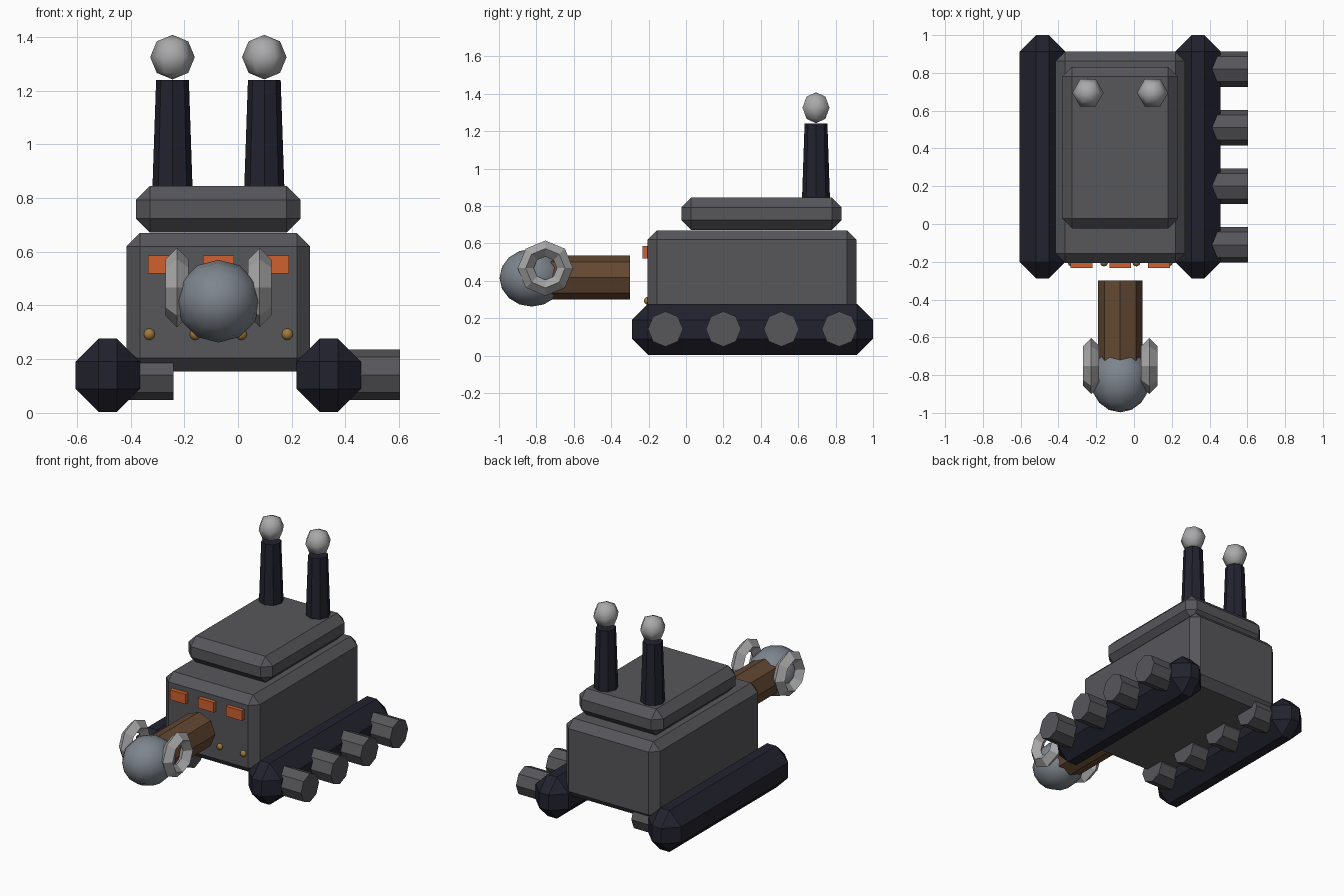
import bpy, bmesh, math
from mathutils import Matrix, Vector

cube = bpy.data.objects.get("Cube")
if cube:
    bpy.data.objects.remove(cube, do_unlink=True)


def material(name, r, g, b):
    m = bpy.data.materials.new(name)
    m.use_nodes = True
    m.diffuse_color = (r, g, b, 1)
    m.node_tree.nodes["Principled BSDF"].inputs["Base Color"].default_value = (r, g, b, 1)
    return m


GREY = material("hull grey", 0.095, 0.095, 0.105)
BLACK = material("blue black", 0.016, 0.016, 0.028)
BROWN = material("brown", 0.125, 0.065, 0.032)
ORANGE = material("orange", 0.62, 0.12, 0.03)
BRASS = material("brass", 0.36, 0.2, 0.045)
STEEL = material("blue steel", 0.21, 0.235, 0.27)
SILVER = material("silver", 0.4, 0.4, 0.41)

MID = -0.073            # centre line of the hull
TURN = {"x": Matrix.Rotation(math.pi / 2, 4, "Y"),
        "y": Matrix.Rotation(math.pi / 2, 4, "X"),
        "z": Matrix.Identity(4)}


def finish(bm, name, mat, smooth=False):
    mesh = bpy.data.meshes.new(name)
    bmesh.ops.recalc_face_normals(bm, faces=bm.faces)
    for f in bm.faces:
        f.smooth = smooth
    bm.to_mesh(mesh)
    bm.free()
    mesh.materials.append(mat)
    obj = bpy.data.objects.new(name, mesh)
    bpy.context.collection.objects.link(obj)
    return obj


def box(name, mat, lo, hi, chamfer=0):
    lo, hi = Vector(lo), Vector(hi)
    bm = bmesh.new()
    bmesh.ops.create_cube(bm, size=1)
    bmesh.ops.scale(bm, vec=hi - lo, verts=bm.verts)
    bmesh.ops.translate(bm, vec=(lo + hi) / 2, verts=bm.verts)
    if chamfer:
        bmesh.ops.bevel(bm, geom=bm.edges[:], offset=chamfer, segments=1,
                        profile=0.5, affect="EDGES")
    return finish(bm, name, mat)


def rod(name, mat, centre, r1, r2, length, axis):
    bm = bmesh.new()
    bmesh.ops.create_cone(bm, cap_ends=True, segments=8, radius1=r1, radius2=r2,
                          depth=length, matrix=Matrix.Translation(centre) @ TURN[axis])
    return finish(bm, name, mat)


def ball(name, mat, centre, radii, segments, rings, axis="z", spin=0):
    bm = bmesh.new()
    bmesh.ops.create_uvsphere(bm, u_segments=segments, v_segments=rings, radius=1)
    shape = Matrix.Diagonal((*radii, 1)) @ TURN[axis] @ Matrix.Rotation(spin, 4, "Z")
    bmesh.ops.transform(bm, matrix=Matrix.Translation(centre) @ shape, verts=bm.verts)
    return finish(bm, name, mat, smooth=True)


def ring(name, mat, centre, major, minor, sides):
    # Diamond section swept around the x axis
    bm = bmesh.new()
    loops = []
    for i in range(sides):
        a = math.tau * i / sides
        loop = []
        for k in range(4):
            b = math.tau * k / 4
            r = major + minor * math.cos(b)
            loop.append(bm.verts.new(Vector(centre) + Vector(
                (minor * math.sin(b), r * math.cos(a), r * math.sin(a)))))
        loops.append(loop)
    for i in range(sides):
        p, q = loops[i], loops[(i + 1) % sides]
        for k in range(4):
            n = (k + 1) % 4
            bm.faces.new((p[k], p[n], q[n], q[k]))
    return finish(bm, name, mat)


# Hull and upper deck
box("hull", GREY, (-0.415, -0.206, 0.155), (0.269, 0.912, 0.67), 0.05)
box("upper_deck", GREY, (-0.38, -0.024, 0.672), (0.233, 0.832, 0.845), 0.052)

# Tracks, each with a row of wheels on its +x side
for side, x, end in (("right", -0.485, -0.24), ("left", 0.338, 0.603)):
    box(side + "_track", BLACK, (x - 0.12, -0.288, 0.003), (x + 0.12, 1.0, 0.277), 0.086)
    for i in range(4):
        rod(f"{side}_wheel_{i + 1}", GREY, (end - 0.12, -0.11 + 0.31 * i, 0.142),
            0.094, 0.094, 0.24, "x")

# Chimneys with round caps
for side, x in (("right", MID - 0.171), ("left", MID + 0.171)):
    rod(side + "_chimney", BLACK, (x, 0.695, 1.035), 0.075, 0.061, 0.41, "z")
    ball(side + "_chimney_cap", SILVER, (x, 0.695, 1.325), (0.083,) * 3, 6, 4,
         spin=math.pi / 6)

# Neck, head and ear rings
rod("neck", BROWN, (MID, -0.525, 0.417), 0.118, 0.118, 0.45, "y")
ball("head", STEEL, (MID, -0.825, 0.416), (0.157, 0.172, 0.154), 12, 8, "y")
for side, s in (("right", -1), ("left", 1)):
    ring(side + "_ear_ring", SILVER, (MID + s * 0.154, -0.752, 0.467), 0.105, 0.043, 8)

# Front panels and rivets
for i in range(3):
    x = MID + 0.205 * (i - 1)
    box(f"front_panel_{i + 1}", ORANGE, (x - 0.058, -0.232, 0.52), (x + 0.058, -0.175, 0.586))
for i in range(4):
    ball(f"rivet_{i + 1}", BRASS, (MID + 0.1713 * (i - 1.5), -0.203, 0.293),
         (0.022,) * 3, 8, 6)
